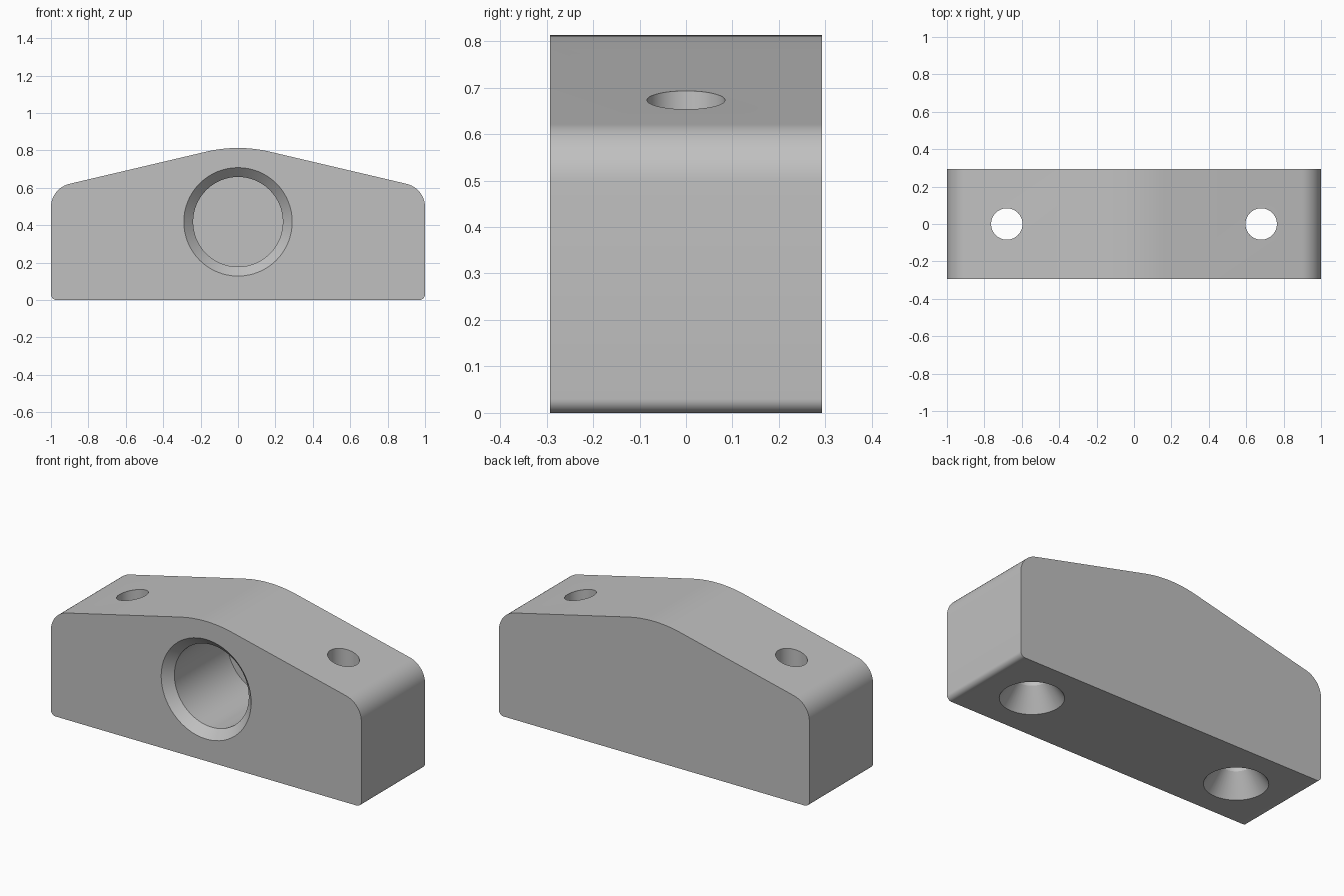
import bpy, bmesh, math
from mathutils import Matrix, Vector

cube = bpy.data.objects.get("Cube")
if cube:
    bpy.data.objects.remove(cube, do_unlink=True)

HALF_DEPTH = 0.293
BORE_Z = 0.418

grey = bpy.data.materials.new("plain_grey")
grey.use_nodes = True
colour = (0.53, 0.53, 0.53, 1)
grey.diffuse_color = colour
grey.node_tree.nodes["Principled BSDF"].inputs["Base Color"].default_value = colour


def add_object(name, bm):
    bmesh.ops.recalc_face_normals(bm, faces=bm.faces)
    mesh = bpy.data.meshes.new(name)
    bm.to_mesh(mesh)
    bm.free()
    mesh.materials.append(grey)
    obj = bpy.data.objects.new(name, mesh)
    bpy.context.collection.objects.link(obj)
    return obj


def fillet(before, corner, after, radius, steps):
    """Points of an arc that rounds the corner between two straight edges."""
    a, b = (before - corner).normalized(), (after - corner).normalized()
    half = a.angle(b) / 2
    centre = corner + (a + b).normalized() * radius / math.sin(half)
    start = corner + a * radius / math.tan(half) - centre
    end = corner + b * radius / math.tan(half) - centre
    sweep = math.pi - 2 * half
    return [centre + (start * math.sin(sweep * (1 - i / steps))
                      + end * math.sin(sweep * i / steps)) / math.sin(sweep)
            for i in range(steps + 1)]


def lathe(name, profile, matrix, sides=64):
    """Closed solid of revolution from (radius, height) pairs."""
    bm = bmesh.new()
    rings = [[bm.verts.new((r * math.cos(math.tau * i / sides),
                            r * math.sin(math.tau * i / sides), h))
              for i in range(sides)] for r, h in profile]
    for low, high in zip(rings, rings[1:]):
        for i in range(sides):
            j = (i + 1) % sides
            bm.faces.new((low[i], low[j], high[j], high[i]))
    bm.faces.new(rings[0])
    bm.faces.new(rings[-1])
    bm.transform(matrix)
    return add_object(name, bm)


# Block: rounded gable outline, extruded front to back
corners = [(Vector(p), r, n) for p, r, n in (
    ((-1, 0), 0.03, 8), ((1, 0), 0.03, 8), ((1, 0.598), 0.128, 16),
    ((0, 0.833), 0.73, 12), ((-1, 0.598), 0.128, 16))]
outline = []
for i, (corner, radius, steps) in enumerate(corners):
    outline += fillet(corners[i - 1][0], corner,
                      corners[(i + 1) % len(corners)][0], radius, steps)
bm = bmesh.new()
front = bm.faces.new([bm.verts.new((p.x, -HALF_DEPTH, p.y)) for p in outline])
extruded = bmesh.ops.extrude_face_region(bm, geom=[front], use_keep_orig=True)
bmesh.ops.translate(bm, vec=(0, 2 * HALF_DEPTH, 0),
                    verts=[v for v in extruded["geom"] if isinstance(v, bmesh.types.BMVert)])
block = add_object("mounting_block", bm)

# Blind bore with a chamfered mouth, opening to the front
to_back = Matrix.Translation((0, -HALF_DEPTH, BORE_Z)) @ Matrix.Rotation(-math.pi / 2, 4, "X")
cutters = [lathe("bore_cutter",
                 [(0.34, -0.05), (0.24, 0.05), (0.24, 0.54)], to_back)]

# Vertical screw holes, countersunk from below
for side, x in (("left", 0.68), ("right", -0.68)):
    cutters.append(lathe(side + "_screw_cutter",
                         [(0.201, -0.05), (0.084, 0.122), (0.084, 1)],
                         Matrix.Translation((x, 0, 0)), 48))

# Cut the holes and remove the cutters
bpy.ops.object.select_all(action="DESELECT")
block.select_set(True)
bpy.context.view_layer.objects.active = block
for cutter in cutters:
    cutter.hide_render = True
    mod = block.modifiers.new(cutter.name, "BOOLEAN")
    mod.operation = "DIFFERENCE"
    mod.solver = "EXACT"
    mod.object = cutter
    bpy.ops.object.modifier_apply(modifier=mod.name)
    bpy.data.objects.remove(cutter, do_unlink=True)

bpy.ops.object.shade_smooth_by_angle(angle=math.radians(25))
